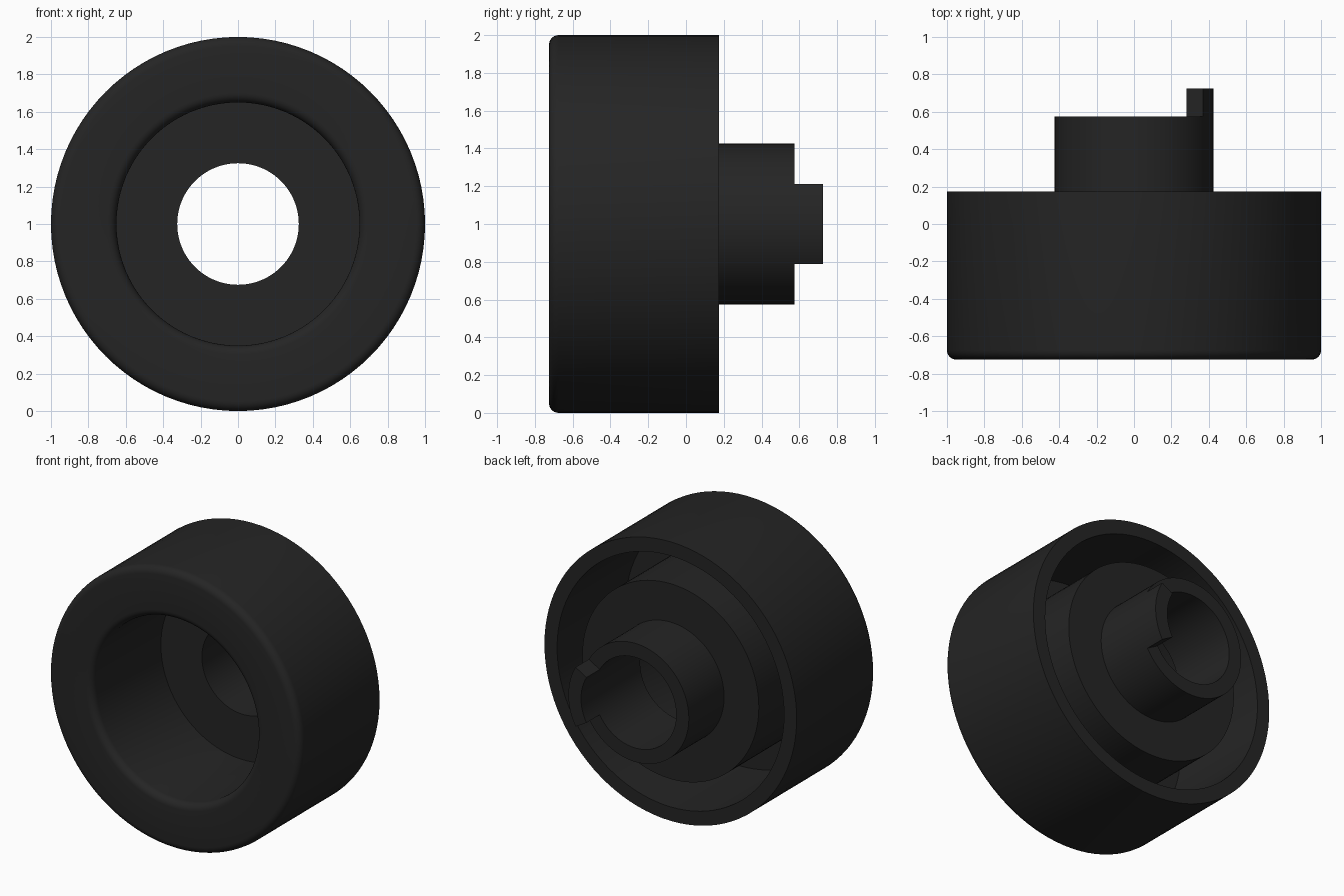
import bpy, bmesh, math

cube = bpy.data.objects.get("Cube")
if cube:
    bpy.data.objects.remove(cube, do_unlink=True)

# Single matte black plastic
black = bpy.data.materials.new("black_plastic")
black.use_nodes = True
COLOR = (0.018, 0.018, 0.018, 1)
black.diffuse_color = COLOR
bsdf = black.node_tree.nodes["Principled BSDF"]
bsdf.inputs["Base Color"].default_value = COLOR
bsdf.inputs["Roughness"].default_value = 0.6

SEGMENTS = 96      # around the full circle
AXIS_Z = 1.0       # height of the turning axis, which runs along y


def fillet(cr, cy, radius, start, end, steps=6):
    """Quarter-round points (r, y) about a centre, angles in degrees."""
    angles = [math.radians(start + (end - start) * i / steps) for i in range(steps + 1)]
    return [(cr + radius * math.cos(a), cy + radius * math.sin(a)) for a in angles]


def lathe(name, profile, start=0.0, sweep=360.0):
    """Turn a closed (r, y) profile about the y axis; cap it if it is a sector."""
    full = sweep >= 360
    steps = round(SEGMENTS * sweep / 360)
    bm = bmesh.new()
    rings = []
    for i in range(steps if full else steps + 1):
        a = math.radians(start + sweep * i / steps)
        rings.append([bm.verts.new((r * math.cos(a), y, AXIS_Z + r * math.sin(a)))
                      for r, y in profile])
    n = len(profile)
    for i in range(steps):
        a, b = rings[i], rings[(i + 1) % len(rings)]
        for j in range(n):
            k = (j + 1) % n
            bm.faces.new((a[j], a[k], b[k], b[j]))
    if not full:
        bm.faces.new(rings[0])
        bm.faces.new(rings[-1])
    bmesh.ops.recalc_face_normals(bm, faces=bm.faces)
    mesh = bpy.data.meshes.new(name)
    bm.to_mesh(mesh)
    bm.free()
    mesh.materials.append(black)
    obj = bpy.data.objects.new(name, mesh)
    bpy.context.collection.objects.link(obj)
    bpy.ops.object.select_all(action='DESELECT')
    obj.select_set(True)
    bpy.context.view_layer.objects.active = obj
    bpy.ops.object.shade_smooth_by_angle(angle=math.radians(30))
    return obj


# Cap body: rounded outer shell, front bore with holed floor, deep groove at the back
FRONT, BACK = -0.725, 0.175
body = fillet(0.95, FRONT + 0.05, 0.05, 0, -90)         # outer front edge
body += fillet(0.70, FRONT + 0.05, 0.05, -90, -180)     # bore front edge
body += [
    (0.65, 0.055), (0.325, 0.055),                      # bore floor and hole
    (0.325, BACK), (0.70, BACK),                        # inner cup back
    (0.70, -0.60), (0.90, -0.60),                       # groove
    (0.90, BACK), (1.0, BACK),                          # back rim
]
lathe("cap_body", body)

# Hollow stem behind the body
lathe("stem_tube", [(0.325, BACK), (0.425, BACK), (0.425, 0.575), (0.325, 0.575)])

# Locating tab: a sixth of the tube, carried further back on the +x side
lathe("stem_tab", [(0.325, 0.575), (0.425, 0.575), (0.425, 0.725), (0.325, 0.725)],
      start=-30, sweep=60)
